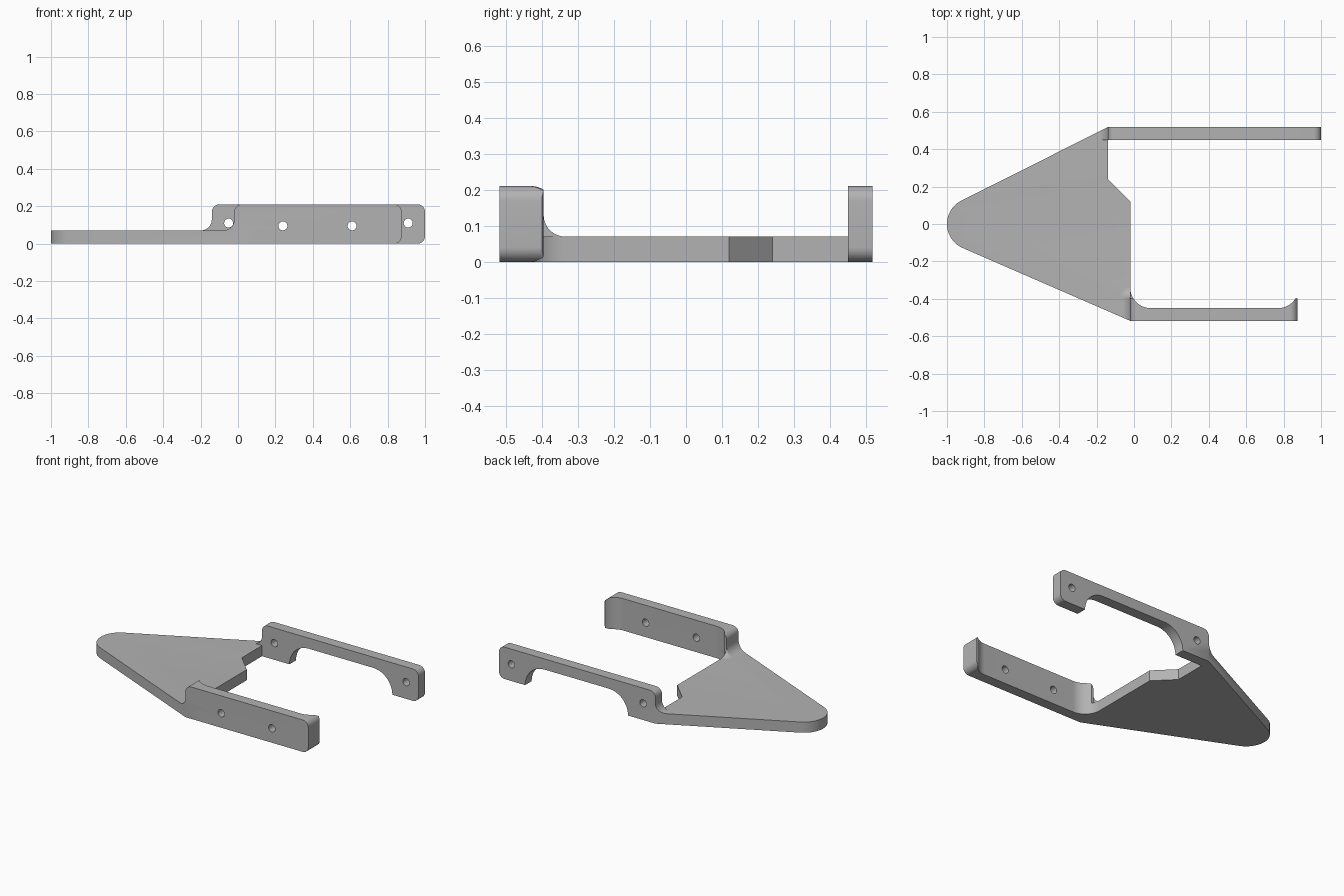
import bpy, bmesh
from math import cos, sin, radians, pi
from mathutils import Vector, Matrix

cube = bpy.data.objects.get("Cube")
if cube:
    bpy.data.objects.remove(cube, do_unlink=True)

grey = bpy.data.materials.new("plain grey")
grey.use_nodes = True
grey.diffuse_color = (0.45, 0.45, 0.45, 1)
grey.node_tree.nodes["Principled BSDF"].inputs["Base Color"].default_value = (0.45, 0.45, 0.45, 1)

T, H, R = 0.07, 0.21, 0.04      # plate thickness, arm height, corner radius


def arc(cx, cy, r, a, b, n=14):
    return [(cx + r * cos(radians(a + (b - a) * i / n)),
             cy + r * sin(radians(a + (b - a) * i / n))) for i in range(n + 1)]


def finish(bm, name):
    bmesh.ops.remove_doubles(bm, verts=bm.verts, dist=1e-5)
    bmesh.ops.recalc_face_normals(bm, faces=bm.faces)
    mesh = bpy.data.meshes.new(name)
    bm.to_mesh(mesh)
    bm.free()
    mesh.materials.append(grey)
    ob = bpy.data.objects.new(name, mesh)
    bpy.context.collection.objects.link(ob)
    return ob


def prism(name, pts, lo, hi, axis="z"):
    """Extrude a plan (axis z) or a side profile (axis y)."""
    bm = bmesh.new()
    place = (lambda p: (p[0], p[1], lo)) if axis == "z" else (lambda p: (p[0], lo, p[1]))
    face = bm.faces.new([bm.verts.new(place(p)) for p in pts])
    ext = bmesh.ops.extrude_face_region(bm, geom=[face])
    step = Vector((0, 0, hi - lo)) if axis == "z" else Vector((0, hi - lo, 0))
    bmesh.ops.translate(bm, vec=step, verts=[v for v in ext["geom"] if isinstance(v, bmesh.types.BMVert)])
    return finish(bm, name)


def combine(ob, tool, op):
    mod = ob.modifiers.new(op, "BOOLEAN")
    mod.operation, mod.solver, mod.object = op, "EXACT", tool
    bpy.context.view_layer.objects.active = ob
    bpy.ops.object.modifier_apply(modifier=mod.name)
    bpy.data.objects.remove(tool, do_unlink=True)


def drill(ob, xs, z, y):
    for x in xs:
        combine(ob, prism("hole", arc(x, z, 0.024, 0, 345, 23), y - 0.1, y + 0.1, "y"), "DIFFERENCE")


# Tapered plate with a round nose and a curved inner corner
plan = ([(-0.14, 0.518)] + arc(-0.86, 0, 0.14, 116.6, 246.7, 24)
        + [(-0.02, -0.518), (0.09, -0.518)] + arc(0.09, -0.34, 0.11, 270, 180)
        + [(-0.02, 0.12), (-0.14, 0.24)])
plate = prism("bracket", plan, 0, T)

# Back arm: slim bar with a deep lug at each end
back = (arc(-0.14 + R, H - R, R, 180, 90, 8) + arc(1 - R, H - R, R, 90, 0, 8)
        + arc(1 - R, R, R, 0, -90, 8) + arc(0.67, 0, 0.14, 0, 90)
        + arc(0.20, 0, 0.14, 90, 180) + [(-0.14, 0)])
back_arm = prism("back_arm", back, 0.45, 0.518, "y")
drill(back_arm, (-0.05, 0.91), 0.11, 0.48)

# Front arm: curved plan with a hooked tip, rounded in side profile
front = ([(-0.02, -0.518), (0.875, -0.518), (0.875, -0.4)] + arc(0.77, -0.34, 0.11, -30, -90)
         + arc(0.09, -0.34, 0.11, 270, 210) + [(-0.02, -0.395)])
side = (arc(-0.02 + R, H - R, R, 180, 90, 8) + arc(0.875 - R, H - R, R, 90, 0, 8)
        + arc(0.875 - R, R, R, 0, -90, 8) + [(-0.02, 0)])
front_arm = prism("front_arm", front, 0, H)
combine(front_arm, prism("side_profile", side, -0.7, -0.3, "y"), "INTERSECT")
drill(front_arm, (0.24, 0.61), 0.095, -0.48)


# Concave blends rising from the plate to the end of each arm
def blend(name, x, y0, y1):
    pts = [(x, 0.02)] + [(x - 0.06, 0.02)] + arc(x - 0.06, T + 0.06, 0.06, -90, 0, 10)
    ob = prism(name, pts, y0, y1, "y")
    combine(ob, prism("clip", plan, -0.1, 0.4), "INTERSECT")
    return ob


blends = [blend("back_blend", -0.14, 0.45, 0.6), blend("front_blend", -0.02, -0.6, -0.395)]

# Round blend about the inner corner of the front arm
bm = bmesh.new()
pts = [(0, 0.02), (-0.06, 0.02)] + arc(-0.06, T + 0.06, 0.06, -90, 0, 10)
face = bm.faces.new([bm.verts.new((x - 0.02, -0.395, z)) for x, z in pts])
bmesh.ops.spin(bm, geom=[face] + face.edges[:] + face.verts[:], cent=(-0.02, -0.395, 0),
               axis=(0, 0, 1), angle=-pi / 2, steps=10)
bmesh.ops.dissolve_degenerate(bm, dist=1e-5, edges=bm.edges)
corner = finish(bm, "corner_blend")

# Fuse the parts
for part in [back_arm, front_arm] + blends + [corner]:
    combine(plate, part, "UNION")

bpy.ops.object.select_all(action="DESELECT")
plate.select_set(True)
bpy.context.view_layer.objects.active = plate
bpy.ops.object.shade_smooth_by_angle(angle=radians(30))
